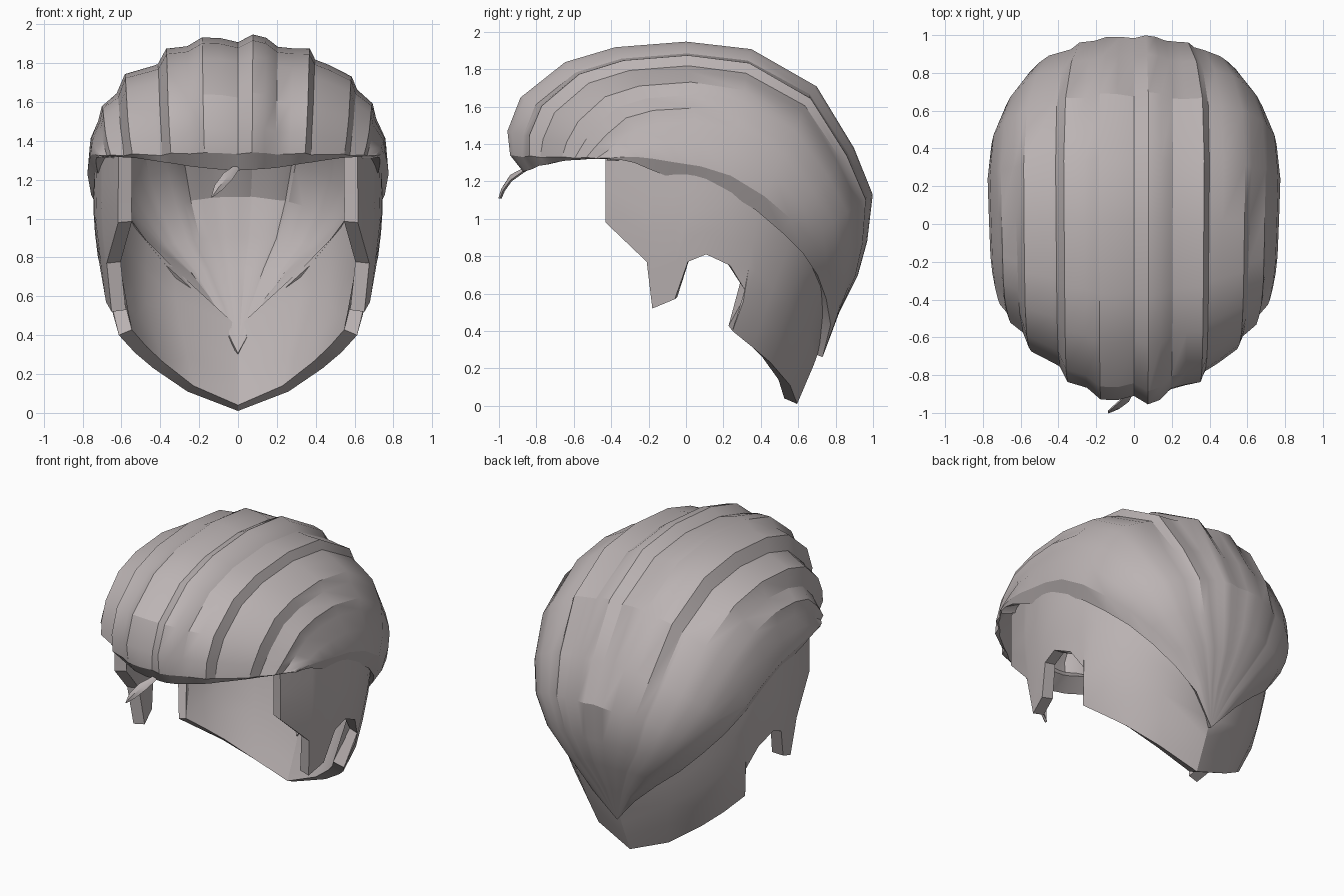
import bpy, bmesh, math
from mathutils import Vector

if "Cube" in bpy.data.objects:
    bpy.data.objects.remove(bpy.data.objects["Cube"])

mat = bpy.data.materials.new("ash_hair")
mat.diffuse_color = (0.5, 0.455, 0.455, 1)
mat.use_nodes = True
mat.node_tree.nodes["Principled BSDF"].inputs["Base Color"].default_value = mat.diffuse_color


def lerp_table(table, v):
    """Piecewise linear lookup in a list of (key, value)."""
    if v <= table[0][0]:
        return table[0][1]
    for (a, fa), (b, fb) in zip(table, table[1:]):
        if v <= b:
            return fa + (fb - fa) * (v - a) / (b - a)
    return table[-1][1]


def grid_object(name, rows, thickness, mirror=False, angle=30):
    """Skin a grid of points, then thicken it inwards."""
    bm = bmesh.new()
    vs = [[bm.verts.new(p) for p in row] for row in rows]
    for a, b in zip(vs, vs[1:]):
        for j in range(len(a) - 1):
            bm.faces.new((a[j], a[j + 1], b[j + 1], b[j]))
    bmesh.ops.remove_doubles(bm, verts=bm.verts, dist=0.0005)
    me = bpy.data.meshes.new(name)
    bm.to_mesh(me)
    bm.free()
    me.materials.append(mat)
    ob = bpy.data.objects.new(name, me)
    bpy.context.collection.objects.link(ob)
    if mirror:
        ob.modifiers.new("mirror", 'MIRROR').merge_threshold = 0.002
    sol = ob.modifiers.new("thickness", 'SOLIDIFY')
    sol.thickness = thickness
    sol.offset = -1
    bpy.ops.object.select_all(action='DESELECT')
    ob.select_set(True)
    bpy.context.view_layer.objects.active = ob
    for m in list(ob.modifiers):
        bpy.ops.object.modifier_apply(modifier=m.name)
    bpy.ops.object.shade_smooth_by_angle(angle=math.radians(angle))
    return ob


# Swept-back top hair: crown profile (y, z), hairline (x, y, z), ridge strength
crown = [(-.875, 1.25), (-.945, 1.34), (-.96, 1.47), (-.89, 1.65), (-.65, 1.84),
         (-.38, 1.92), (0, 1.95), (.35, 1.91), (.70, 1.71), (.90, 1.38),
         (1.0, 1.13), (.97, .88), (.92, .70), (.82, .50), (.73, .26)]
hairline = [(.70, -.42, 1.32), (.72, -.40, 1.325), (.735, -.34, 1.33),
            (.75, -.26, 1.33), (.76, -.17, 1.32), (.765, -.05, 1.30),
            (.77, .08, 1.28), (.775, .24, 1.23), (.755, .42, 1.12),
            (.69, .56, 1.0), (.60, .67, .89), (.48, .75, .77),
            (.32, .79, .64), (.16, .80, .48), (0, .73, .26)]
strength = [.25, .7, 1, 1, 1, 1, 1, 1, .8, .55, .35, .2, .1, .05, 0]
lip = [.1, .15, .2, .4, .7, 1, 1, 1, 1, 1, 1, 1, .9, .6, 0]
bulge_y = [.85, .85, .85, .8, .7, .58, .48]      # front rows taper in plan
bulge_z = [2.5, 1, .65, .6, .52, .48, .46]

# Lock pattern across the head: (sideways position, ridge offset)
locks = [(-1, 0), (-.985, 0), (-.95, -.02), (-.91, 0), (-.84, -.04), (-.75, .01),
         (-.60, -.055), (-.57, -.06), (-.48, 0), (-.35, -.03), (-.24, 0),
         (-.12, -.02), (0, -.05), (.10, 0), (.19, -.01), (.28, -.05), (.38, -.035),
         (.48, 0), (.54, -.045), (.63, -.03), (.76, .0), (.82, -.035), (.90, 0),
         (.94, -.025), (.985, 0), (1, 0)]

centre = Vector((0, .05, 1.1))
rows = []
for i, ((cy, cz), (ex, ey, ez)) in enumerate(zip(crown, hairline)):
    row = []
    n = min(i, 6)
    for u, off in locks:
        d = max(0, 1 - u * u)
        p = Vector((ex * u, ey + (cy - ey) * d ** bulge_y[n],
                    ez + (cz - ez) * d ** bulge_z[n]))
        k = strength[i]
        if abs(u) > .7:                          # side locks die out at mid length
            k *= max(0, min(1, (8.5 - i) / 3))
        row.append(centre + (p - centre) * (1 + off * k))
    # bevelled underside along the hairline
    edge_lip = [Vector((s * ex * (1 - .06 * lip[i]), ey - .045 * lip[i],
                        ez - .075 * lip[i])) for s in (-1, 1)]
    rows.append([edge_lip[0]] + row + [edge_lip[1]])
grid_object("top_hair", rows, 0.12, angle=28)

# Short undercut: half width and rear extent by height
width = [(0, .45), (.2, .53), (.36, .61), (.5, .68), (.75, .715), (1, .745), (1.3, .74)]
rear = [(0, .59), (.27, .705), (.5, .775), (.8, .87), (1.1, .91), (1.3, .9)]


def side_point(p, z):
    """p < 0 runs forward from the ear, 0..1 wraps round to the nape."""
    w = lerp_table(width, z)
    if p < 0:
        return (w * (1 - .17 * (p / .53) ** 2), .1 + p, z)
    return (w * math.sqrt(max(0, 1 - p * p)), .1 + p * (lerp_table(rear, z) - .1), z)


# Lower edge with sideburn and ear notch: (p, z bottom, p top, z top)
edge = [(-.53, .98, -.53, 1.33), (-.31, .77, -.31, 1.33), (-.28, .52, -.28, 1.33),
        (-.16, .57, -.16, 1.32), (-.09, .77, -.09, 1.30), (.01, .81, .01, 1.28),
        (.18, .75, .18, 1.22), (.30, .62, .36, 1.13), (.23, .40, .50, 1.03),
        (.42, .31, .60, .95), (.60, .23, .70, .87), (.85, .11, .86, .72),
        (1, .01, 1, .42)]
rows = [[side_point(a + (c - a) * t, b + (d - b) * t) for a, b, c, d in edge]
        for t in (0, .25, .5, .75, 1)]
grid_object("undercut_and_sideburns", rows, 0.075, mirror=True)

# Loose curl hanging from the front
path = [((.0, -.86, 1.27), .012), ((-.05, -.94, 1.22), .024),
        ((-.10, -.98, 1.16), .02), ((-.135, -.995, 1.11), .003)]
rows = [[(x + w, y, z - w * .6), (x, y - .008, z), (x - w, y, z + w * .6)]
        for (x, y, z), w in path]
grid_object("front_curl", rows, 0.012)
